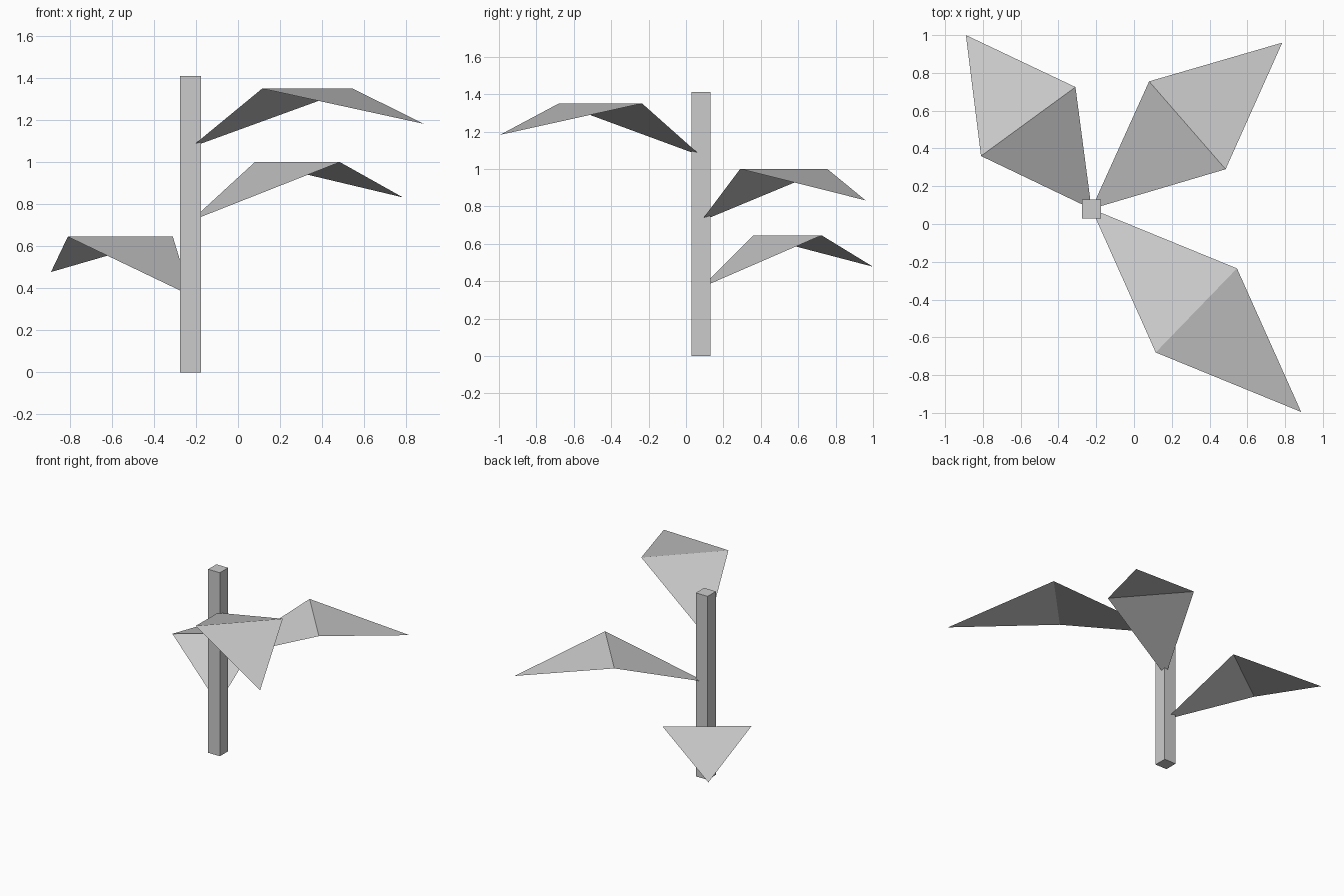
import bpy
from mathutils import Vector

cube = bpy.data.objects.get("Cube")
if cube:
    bpy.data.objects.remove(cube, do_unlink=True)

# One plain grey for the whole plant
grey = bpy.data.materials.new("light_grey")
grey.use_nodes = True
colour = (0.6, 0.6, 0.6, 1)
grey.diffuse_color = colour
grey.node_tree.nodes["Principled BSDF"].inputs["Base Color"].default_value = colour

TRUNK_X, TRUNK_Y = -0.225, 0.08
TRUNK_WIDTH, TRUNK_HEIGHT = 0.1, 1.41

# Square trunk
bpy.ops.mesh.primitive_cube_add(size=1, location=(TRUNK_X, TRUNK_Y, TRUNK_HEIGHT / 2))
trunk = bpy.context.object
trunk.name = "trunk"
trunk.scale = (TRUNK_WIDTH, TRUNK_WIDTH, TRUNK_HEIGHT)
trunk.data.materials.append(grey)


def add_leaf(name, height, right, left, tip):
    """Folded kite: rises from the trunk centre to a level crease, then droops."""
    points = [
        Vector((TRUNK_X, TRUNK_Y, height - 0.28)),
        Vector((*right, height)),
        Vector((*tip, height - 0.168)),
        Vector((*left, height)),
    ]
    mesh = bpy.data.meshes.new(name)
    mesh.from_pydata(points, [], [(0, 1, 3), (1, 2, 3)])
    mesh.materials.append(grey)
    leaf = bpy.data.objects.new(name, mesh)
    bpy.context.collection.objects.link(leaf)


# Three leaves spiralling up the trunk
add_leaf("lower_leaf", 0.645, (-0.31, 0.725), (-0.81, 0.36), (-0.89, 1.0))
add_leaf("middle_leaf", 1.0, (0.485, 0.29), (0.08, 0.755), (0.785, 0.96))
add_leaf("upper_leaf", 1.35, (0.115, -0.68), (0.545, -0.235), (0.885, -0.995))
